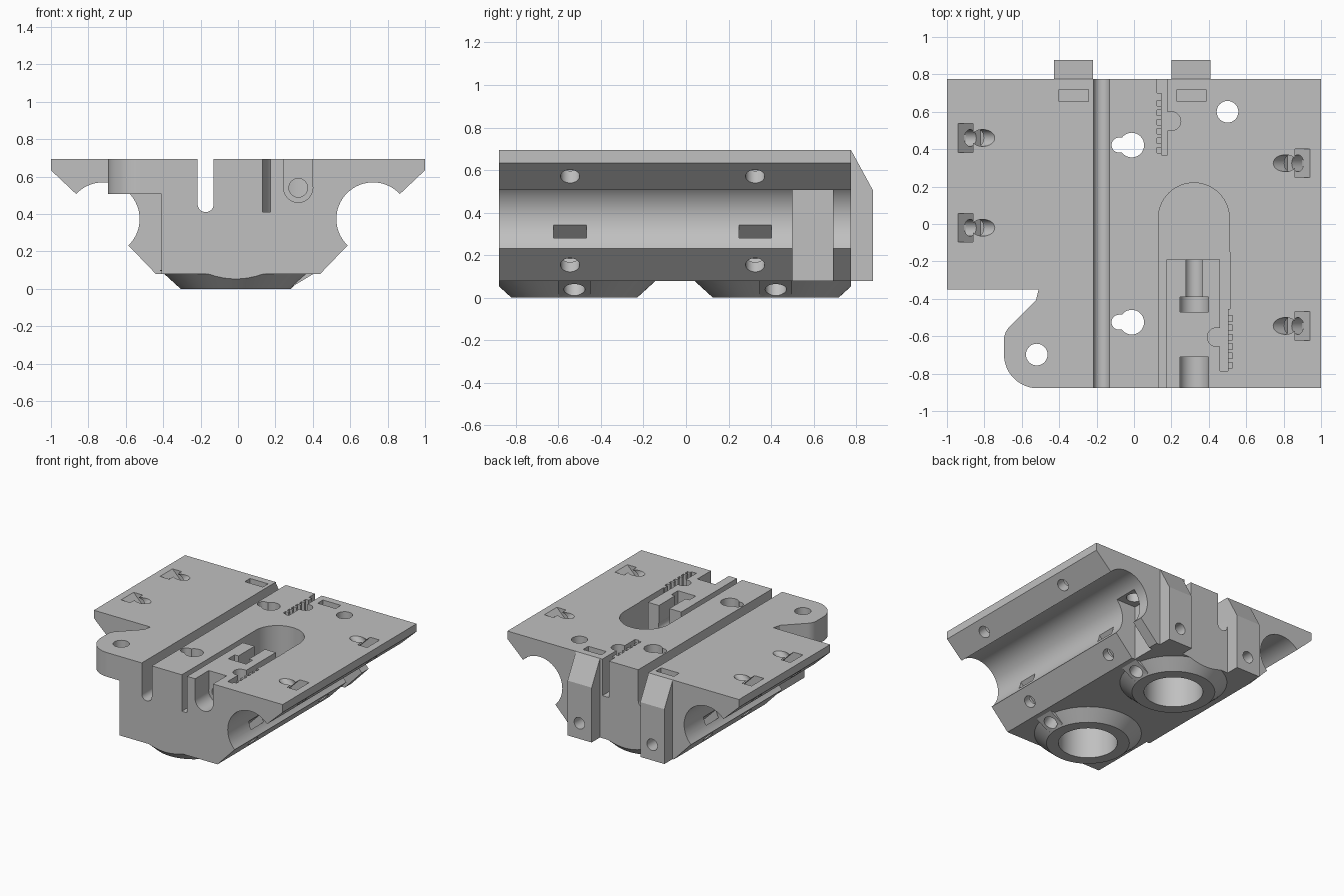
import bpy, bmesh, math
from mathutils import Vector

cube = bpy.data.objects.get("Cube")
if cube:
    bpy.data.objects.remove(cube, do_unlink=True)

grey = bpy.data.materials.new("plain grey")
grey.use_nodes = True
COLOUR = (0.53, 0.53, 0.53, 1)
grey.diffuse_color = COLOUR
grey.node_tree.nodes["Principled BSDF"].inputs["Base Color"].default_value = COLOUR


def finish(bm, name):
    bmesh.ops.recalc_face_normals(bm, faces=bm.faces)
    mesh = bpy.data.meshes.new(name)
    bm.to_mesh(mesh)
    bm.free()
    mesh.materials.append(grey)
    ob = bpy.data.objects.new(name, mesh)
    bpy.context.collection.objects.link(ob)
    return ob


def prism(points, a, b, axis, name="cutter"):
    """Extrude a 2D outline from a to b along x, y or z."""
    place = {"x": lambda u, v: (a, u, v), "y": lambda u, v: (u, a, v),
             "z": lambda u, v: (u, v, a)}[axis]
    bm = bmesh.new()
    face = bm.faces.new([bm.verts.new(place(*p)) for p in points])
    ext = bmesh.ops.extrude_face_region(bm, geom=[face])
    move = Vector([(b - a) * (axis == k) for k in "xyz"])
    bmesh.ops.translate(bm, vec=move, verts=[g for g in ext["geom"] if isinstance(g, bmesh.types.BMVert)])
    return finish(bm, name)


def box(x0, x1, y0, y1, z0, z1):
    return prism([(x0, y0), (x1, y0), (x1, y1), (x0, y1)], z0, z1, "z")


def rod(a, b, r, r2=None, n=32):
    a, b = Vector(a), Vector(b)
    bm = bmesh.new()
    bmesh.ops.create_cone(bm, cap_ends=True, segments=n, radius1=r,
                          radius2=r if r2 is None else r2, depth=(b - a).length)
    bm.transform((b - a).to_track_quat("Z", "Y").to_matrix().to_4x4())
    bmesh.ops.translate(bm, vec=(a + b) / 2, verts=bm.verts)
    return finish(bm, "cutter")


def arc(cx, cy, r, start, end, n=24):
    return [(cx + r * math.cos(math.radians(start + (end - start) * i / n)),
             cy + r * math.sin(math.radians(start + (end - start) * i / n))) for i in range(n + 1)]


def combine(target, tool, op):
    mod = target.modifiers.new("combine", "BOOLEAN")
    mod.operation, mod.solver, mod.object = op, "EXACT", tool
    bpy.context.view_layer.objects.active = target
    bpy.ops.object.modifier_apply(modifier=mod.name)
    bpy.data.objects.remove(tool, do_unlink=True)


FRONT, BACK, BASE, TOP, SHELF, FLOOR = -0.878, 0.775, 0.078, 0.695, 0.506, 0.41

# Main body with a bearing channel on each side
half = [(1, TOP), (1, 0.634)] + arc(0.722, 0.373, 0.196, 43, 226, 32) + [(0.438, BASE)]
body = prism(half + [(-x, z) for x, z in reversed(half)], FRONT, BACK, "y", "carriage_body")


def add(tool):
    combine(body, tool, "UNION")


def cut(tool):
    combine(body, tool, "DIFFERENCE")


# Front right corner cut away, then the rounded mounting ear
cut(box(-1.2, -0.41, -1, -0.35, -0.1, 1))
ear = [(-0.35, -0.3), (-0.51, -0.3), (-0.51, -0.35), (-0.525, -0.41)]
ear += arc(-0.595, -0.62, 0.1, 135, 180, 8) + arc(-0.515, -0.698, 0.18, 180, 270) + [(-0.35, FRONT)]
add(prism(ear, SHELF, TOP, "z"))

# Recess below the other mounting hole
cut(box(0.41, 1.2, 0.5, 0.69, 0, SHELF))
for x, y in ((-0.52, -0.698), (0.5, 0.6)):
    cut(rod((x, y, 0.4), (x, y, 1), 0.058))

# Bearing end bosses under the base, each with a sloped screw seat
BOSS_X, BOSS_Y = -0.012, (-0.525, 0.422)
for y in BOSS_Y:
    boss = rod((BOSS_X, y, 0), (BOSS_X, y, 0.1), 0.295, 0.405, 64)
    combine(boss, box(-1, 1, FRONT, BACK, -0.1, 0.2), "INTERSECT")
    add(boss)
    add(prism([(0.4, BASE), (0.29, 0.012), (0.24, 0.012), (0.24, 0.1), (0.4, 0.1)],
              y - 0.077, y + 0.077, "y"))

# Back tabs with sloped tops
side = [(0.74, BASE), (0.878, BASE), (0.878, SHELF), (BACK, TOP), (0.74, TOP)]
for x0, x1 in ((-0.428, -0.22), (0.2, 0.408)):
    add(prism(side, x0, x1, "x"))
for x in (-0.322, 0.307):
    cut(rod((x, 0.55, 0.2), (x, 1, 0.2), 0.045))
    cut(box(x - 0.078, x + 0.078, 0.655, 0.72, 0.12, 1))

# Boss bores, keyholes and set screw holes
keyhole_tail = arc(-0.08, 0, 0.04, 90, 270) + [(-0.04, -0.04), (-0.04, 0.04)]
for y in BOSS_Y:
    cut(rod((BOSS_X, y, -0.1), (BOSS_X, y, 0.38), 0.21, n=48))
    cut(rod((BOSS_X, y, 0.3), (BOSS_X, y, 1), 0.066))
    cut(prism([(u, y + v) for u, v in keyhole_tail], 0.3, 1, "z"))
    cut(rod((0.365, y, -0.013), (0.18, y, 0.3), 0.05))

# Long round-bottomed cable slot
cut(prism(arc(-0.173, 0.453, 0.043, 180, 360) + [(-0.13, 1), (-0.216, 1)], -1, 1, "y"))

# Belt path: straight slot, arched pocket and return slot around an island
pocket = [(0.13, -0.19), (0.51, -0.19)] + arc(0.32, 0.03, 0.19, 0, 180, 32)
cut(prism(pocket, FLOOR, 1, "z"))
cut(box(0.13, 0.175, -1, -0.15, FLOOR, 1))
cut(box(0.46, 0.503, -0.785, -0.15, FLOOR, 1))
cut(box(0.49, 0.512, -0.455, -0.15, FLOOR, 1))


def clip_teeth(x0, x1, y0, count, pitch=0.05):
    """Gaps that leave a row of belt teeth standing."""
    for i in range(count):
        y = y0 + pitch * (i + 0.5)
        cut(box(x0, x1, y - 0.015, y + 0.015, FLOOR + 0.04, 1))


def half_round(x, y, way):
    """Rounded relief opening off the side of a belt clip."""
    start = 90 if way < 0 else -90
    tail = x - way * 0.03
    cut(prism(arc(x, y, 0.05, start, start + 180) + [(tail, y + way * 0.05), (tail, y - way * 0.05)],
              FLOOR, 1, "z"))


# Toothed belt clips
cut(box(0.148, 0.18, 0.37, 0.9, FLOOR, 1))
cut(box(0.122, 0.16, 0.7, 0.9, FLOOR, 1))
clip_teeth(0.122, 0.16, 0.37, 6)
clip_teeth(0.49, 0.527, -0.78, 6)
half_round(0.2, 0.55, 1)
half_round(0.442, -0.605, -1)

# Belt tension screw channel in the island
SX, SZ = 0.322, 0.54
for r, y0, y1 in ((0.078, -1, -0.71), (0.05, -0.8, -0.1), (0.078, -0.47, -0.39)):
    cut(rod((SX, y0, SZ), (SX, y1, SZ), r))
for w, y0, y1 in ((0.077, -1, -0.71), (0.077, -0.47, -0.39), (0.045, -0.4, -0.1)):
    cut(box(SX - w, SX + w, y0, y1, SZ, 1))


# Sloped bearing-clamp screws with nut slots
def nut_slot(x, z, s, y, lo, hi, t=0.02):
    """Slab square to the screw, reaching lo to hi along its slope."""
    pts = [(s * (x + lo + t), z + lo - t), (s * (x + hi + t), z + hi - t),
           (s * (x + hi - t), z + hi + t), (s * (x + lo - t), z + lo + t)]
    return prism(pts, y - 0.077, y + 0.077, "y")


for s, places in ((1, (0.325, -0.545)), (-1, (0.46, -0.02))):
    for y in places:
        cut(rod((s * 1.03, y, 0.473), (s * 0.7, y, 0.803), 0.045))
        cut(nut_slot(0.855, 0.648, s, y, -0.055, 0.12))
        cut(rod((s * 0.6, y, 0.065), (s * 0.38, y, 0.285), 0.045))
        cut(nut_slot(0.447, 0.22, s, y, -0.055, 0.13))

# Shade round walls smoothly and keep the edges crisp
bpy.ops.object.select_all(action="DESELECT")
body.select_set(True)
bpy.context.view_layer.objects.active = body
bpy.ops.object.shade_smooth_by_angle(angle=math.radians(25))
